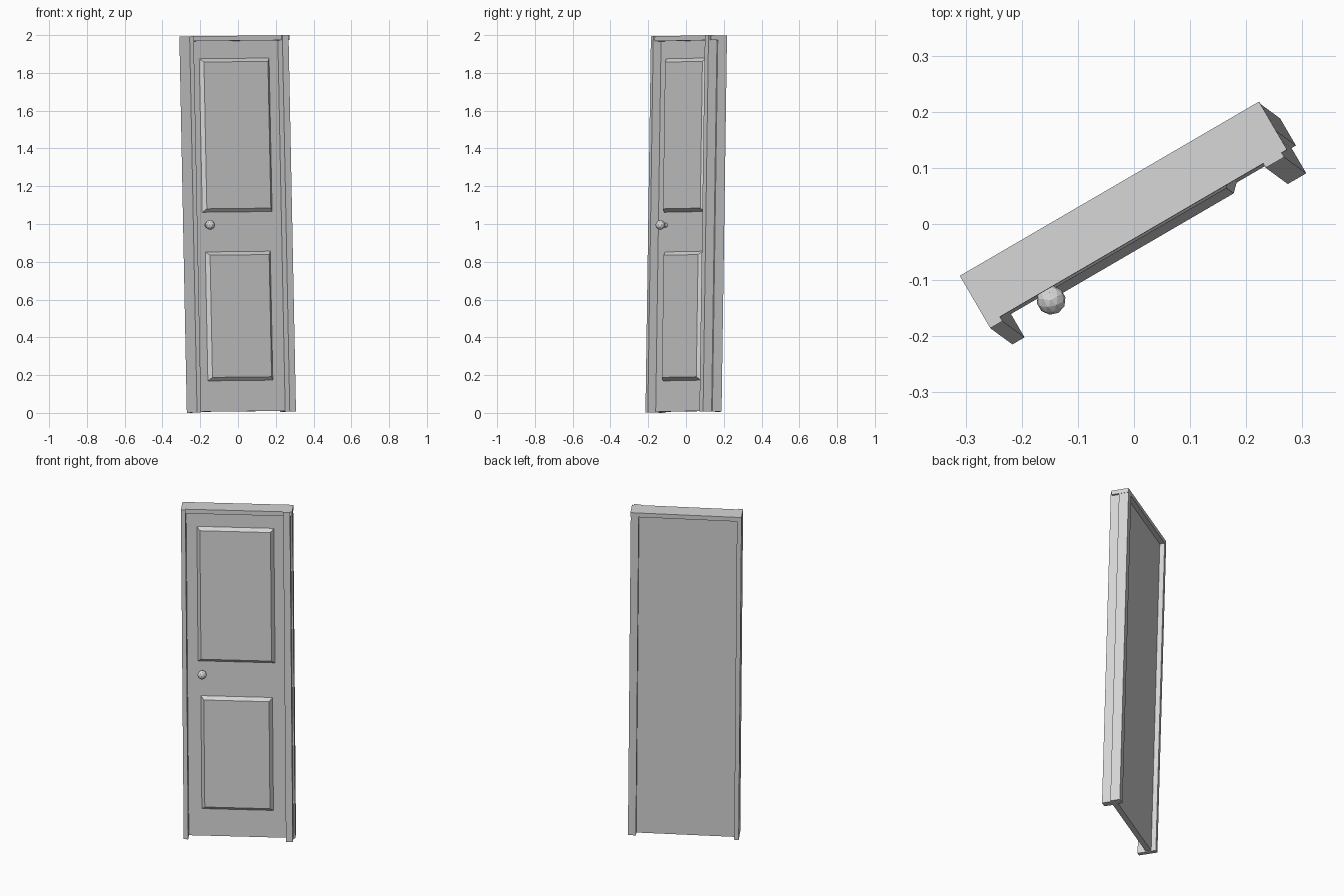
import bpy, bmesh, math
from mathutils import Matrix, Vector

cube = bpy.data.objects.get("Cube")
if cube:
    bpy.data.objects.remove(cube, do_unlink=True)

grey = bpy.data.materials.new("light grey")
grey.use_nodes = True
grey.diffuse_color = (0.67, 0.67, 0.67, 1)
grey.node_tree.nodes["Principled BSDF"].inputs["Base Color"].default_value = grey.diffuse_color

# The door is turned and leans slightly back and sideways
HEIGHT = 1.992
LINTEL = 0.026
POSE = (Matrix.Translation((0, 0, 1)) @ Matrix.Rotation(math.radians(30.2), 4, "Z")
        @ Matrix.Rotation(-0.0225, 4, "X") @ Matrix.Rotation(-0.0098, 4, "Y")
        @ Matrix.Translation((0, 0, -HEIGHT / 2)))


def finish(name, bm):
    bmesh.ops.recalc_face_normals(bm, faces=bm.faces)
    bm.transform(POSE)
    mesh = bpy.data.meshes.new(name)
    bm.to_mesh(mesh)
    bm.free()
    mesh.materials.append(grey)
    obj = bpy.data.objects.new(name, mesh)
    bpy.context.collection.objects.link(obj)
    return obj


def box(name, x, y, z, chamfer=0):
    """Box between limits; chamfer shrinks the front face."""
    bm = bmesh.new()
    bmesh.ops.create_cube(bm, size=1)
    for v in bm.verts:
        inset = chamfer if v.co.y < 0 else 0
        for i, lim in enumerate((x, y, z)):
            side = 1 if v.co[i] > 0 else 0
            v.co[i] = lim[side] + (0 if i == 1 else inset * (1 - 2 * side))
    return finish(name, bm)


FRONT, BACK = -0.054, 0.054
LEAF = -0.006
under = HEIGHT - LINTEL

# Frame: stepped jambs, full-height front casings and the lintel
box("lintel", (-0.305, 0.312), (-0.045, BACK), (under, HEIGHT))
box("right_side_casing", (-0.305, -0.28), (FRONT, -0.045), (0, HEIGHT))
box("right_side_jamb", (-0.305, -0.28), (-0.045, BACK), (0, under))
box("left_side_casing", (0.263, 0.301), (FRONT, -0.045), (0, HEIGHT))
box("left_side_stop", (0.263, 0.301), (-0.045, -0.002), (0, under))
box("left_side_jamb", (0.266, 0.31), (-0.002, BACK), (0, under))

# Door leaf with two raised panels
box("door_leaf", (-0.28, 0.266), (LEAF, 0.026), (0.004, under))
box("upper_panel", (-0.221, 0.207), (-0.024, LEAF), (1.06, 1.873), 0.018)
box("lower_panel", (-0.207, 0.191), (-0.024, LEAF), (0.167, 0.85), 0.018)

# Round knob on a short stem
knob_place = Vector((-0.196, -0.043, 0.992))
bm = bmesh.new()
bmesh.ops.create_icosphere(bm, subdivisions=2, radius=0.026,
                           matrix=Matrix.Translation(knob_place))
finish("knob", bm)
bm = bmesh.new()
stem_place = Vector((knob_place.x, -0.023, knob_place.z))
bmesh.ops.create_cone(bm, cap_ends=True, segments=12, radius1=0.012, radius2=0.012, depth=0.036,
                      matrix=Matrix.Translation(stem_place) @ Matrix.Rotation(math.pi / 2, 4, "X"))
finish("knob_stem", bm)
